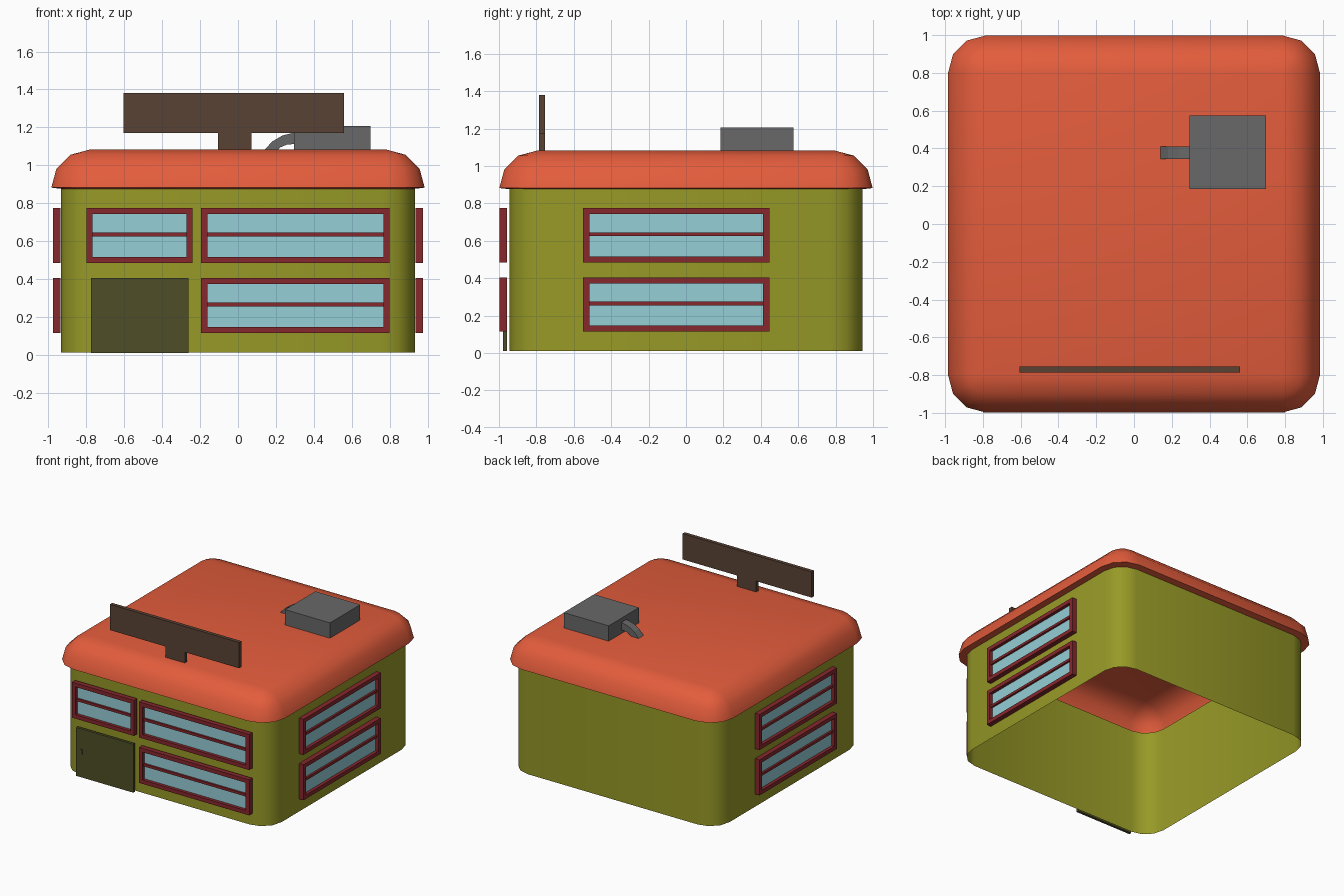
import bpy
import bmesh
from math import radians, cos, sin, pi
from mathutils import Matrix, Vector

cube = bpy.data.objects.get("Cube")
if cube:
    bpy.data.objects.remove(cube, do_unlink=True)


def material(name, rgb):
    mat = bpy.data.materials.new(name)
    mat.use_nodes = True
    mat.diffuse_color = (*rgb, 1)
    mat.node_tree.nodes["Principled BSDF"].inputs["Base Color"].default_value = (*rgb, 1)
    return mat


WALL = material("olive wall", (0.31, 0.32, 0.02))
ROOF = material("orange roof", (0.77, 0.108, 0.045))
GLASS = material("pale blue glass", (0.30, 0.62, 0.68))
FRAME = material("dark red frame", (0.24, 0.021, 0.026))
DOOR = material("dark olive door", (0.078, 0.078, 0.021))
SIGN = material("brown sign", (0.10, 0.055, 0.035))
METAL = material("grey metal", (0.14, 0.14, 0.14))


def finish(name, bm, mats, smooth=False):
    bmesh.ops.remove_doubles(bm, verts=bm.verts, dist=0.0005)
    mesh = bpy.data.meshes.new(name)
    bm.to_mesh(mesh)
    bm.free()
    for mat in mats:
        mesh.materials.append(mat)
    obj = bpy.data.objects.new(name, mesh)
    bpy.context.collection.objects.link(obj)
    if smooth:
        bpy.ops.object.select_all(action="DESELECT")
        obj.select_set(True)
        bpy.context.view_layer.objects.active = obj
        bpy.ops.object.shade_smooth_by_angle(angle=radians(42))
    return obj


def add_box(bm, x, y, z, index=0):
    size = Vector((x[1] - x[0], y[1] - y[0], z[1] - z[0]))
    centre = Vector((sum(x), sum(y), sum(z))) / 2
    made = bmesh.ops.create_cube(bm, size=1, matrix=Matrix.Translation(centre) @ Matrix.Diagonal((*size, 1)))
    for face in {f for v in made["verts"] for f in v.link_faces}:
        face.material_index = index


def box(name, x, y, z, mat):
    bm = bmesh.new()
    add_box(bm, x, y, z)
    return finish(name, bm, [mat])


def rounded_ring(bm, hx, hy, r, z, steps=3):
    """Rounded rectangle of vertices, counter-clockwise."""
    ring = []
    for corner, (sx, sy) in enumerate(((1, 1), (-1, 1), (-1, -1), (1, -1))):
        for i in range(steps + 1):
            a = (corner + i / steps) * pi / 2
            ring.append(bm.verts.new((sx * (hx - r) + r * cos(a), sy * (hy - r) + r * sin(a), z)))
    return ring


def loft(bm, rings):
    for low, high in zip(rings, rings[1:]):
        for i in range(len(low)):
            j = (i + 1) % len(low)
            bm.faces.new((low[i], low[j], high[j], high[i]))


# Walls: open shell with rounded corners
bm = bmesh.new()
loft(bm, [rounded_ring(bm, 0.935, 0.943, 0.17, z) for z in (0.012, 0.885)])
finish("walls", bm, [WALL], smooth=True)

# Roof: hollow rounded cap with a narrow eave underneath
bm = bmesh.new()
R = 0.2
rings = [rounded_ring(bm, 0.935, 0.943, 0.17, 0.876)]
for k in range(4):
    a = k * pi / 6
    inset = R * (1 - cos(a))
    rings.append(rounded_ring(bm, 0.985 - inset, 0.998 - inset, R - inset, 0.882 + R * sin(a)))
loft(bm, rings)
bmesh.ops.remove_doubles(bm, verts=bm.verts, dist=0.0005)
top = [v for v in bm.verts if v.co.z > 1.08]
bmesh.ops.contextual_create(bm, geom=top)
bmesh.ops.recalc_face_normals(bm, faces=bm.faces)
finish("roof", bm, [ROOF], smooth=True)


# Windows: raised frame, centre bar and recessed glass
def window(name, u0, u1, z0, z1, place):
    bm = bmesh.new()
    side, rail, deep = 0.033, 0.032, (-0.04, 0)
    mid = (z0 + z1) / 2 + 0.005
    for u in ((u0, u0 + side), (u1 - side, u1)):
        add_box(bm, u, deep, (z0, z1))
    inner = (u0 + side, u1 - side)
    for z in ((z0, z0 + rail), (z1 - rail, z1)):
        add_box(bm, inner, deep, z)
    add_box(bm, inner, (-0.03, 0), (mid - 0.01, mid + 0.01))
    add_box(bm, inner, (-0.014, -0.006), (z0 + rail, z1 - rail), 1)
    bm.transform(place)
    finish(name, bm, [FRAME, GLASS])


LOWER, UPPER = (0.115, 0.405), (0.485, 0.775)
front = Matrix.Translation((0, -0.957, 0))
window("front_window_upper_right", -0.80, -0.24, *UPPER, front)
for level, z in (("lower", LOWER), ("upper", UPPER)):
    window("front_window_%s_left" % level, -0.195, 0.80, *z, front)
    for side, s in (("left", 1), ("right", -1)):
        place = Matrix.Translation((s * 0.936, -0.052, 0)) @ Matrix.Rotation(s * pi / 2, 4, "Z")
        window("%s_window_%s" % (side, level), -0.498, 0.498, *z, place)

# Door with a small handle
box("door", (-0.775, -0.26), (-0.978, -0.957), (0.01, 0.405), DOOR)
box("door_handle", (-0.74, -0.72), (-0.984, -0.978), (0.197, 0.24), DOOR)

# Roof sign
box("sign_board", (-0.605, 0.56), (-0.785, -0.755), (1.17, 1.38), SIGN)
box("sign_post", (-0.105, 0.07), (-0.785, -0.755), (1.08, 1.17), SIGN)

# Roof vent unit with a bent duct
box("vent_unit", (0.295, 0.70), (0.185, 0.575), (1.08, 1.207), METAL)
bm = bmesh.new()
outer = [(0.295, 1.172), (0.235, 1.157), (0.18, 1.125), (0.135, 1.075)]
inner = [(0.295, 1.112), (0.255, 1.108), (0.225, 1.095), (0.205, 1.075)]
sections = []
for (ox, oz), (ix, iz) in zip(outer, inner):
    sections.append([bm.verts.new(p) for p in
                     ((ox, 0.345, oz), (ox, 0.41, oz), (ix, 0.41, iz), (ix, 0.345, iz))])
loft(bm, sections)
for end in (sections[0], sections[-1]):
    bm.faces.new(end)
bmesh.ops.recalc_face_normals(bm, faces=bm.faces)
finish("vent_duct", bm, [METAL])
